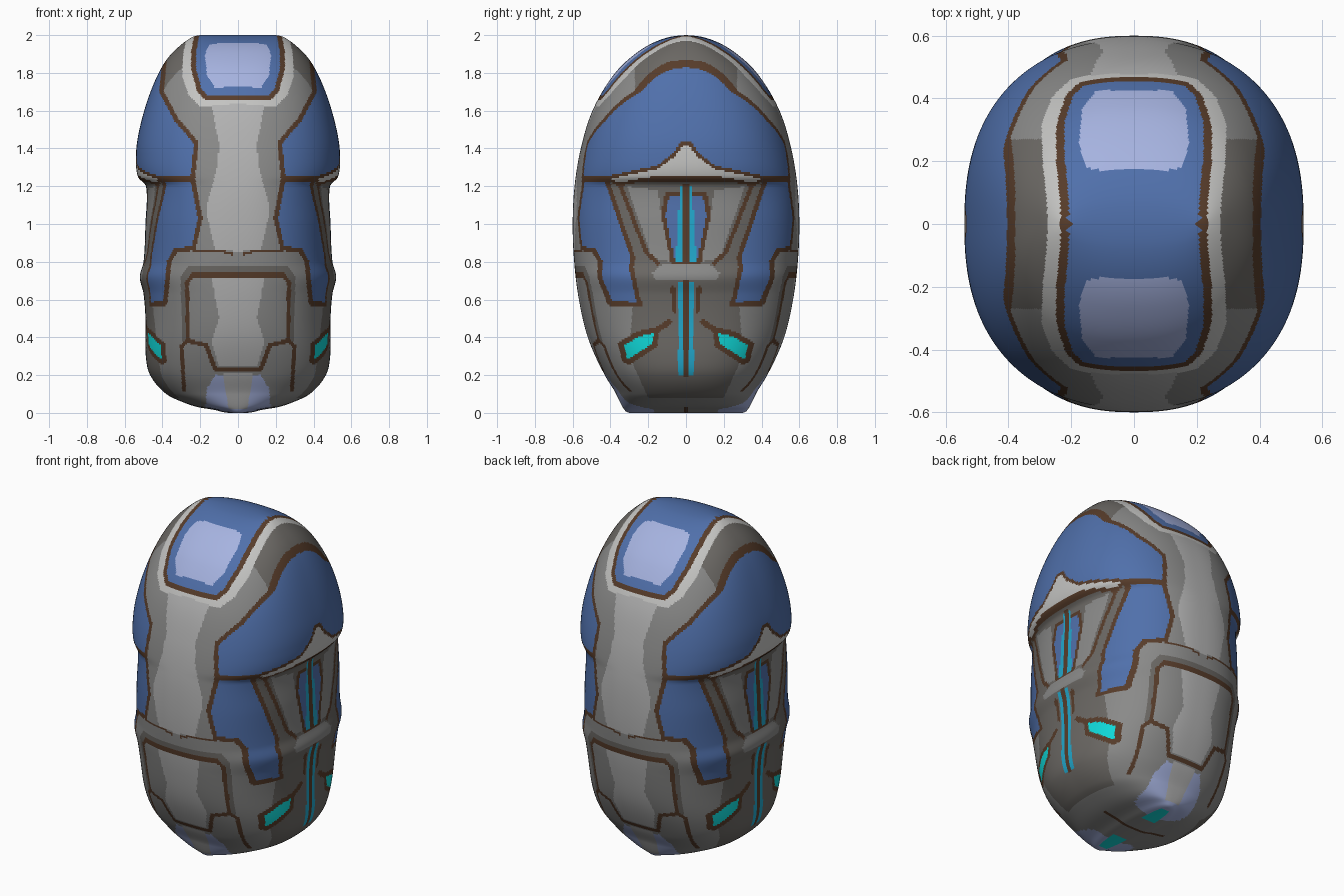
import bpy
import bmesh
import math

cube = bpy.data.objects.get("Cube")
if cube:
    bpy.data.objects.remove(cube, do_unlink=True)

# ---------- materials ----------
PALETTE = {
    "mid_gray": "8a8a89", "dark_gray": "6b6864", "light_gray": "b2b2b2",
    "pale_gray": "c4c4c2", "armor_blue": "5070ab", "visor_glint": "a6b3e0",
    "seam_brown": "573c2a", "lamp_cyan": "10dada", "strip_cyan": "22a8cc",
}
NAMES = list(PALETTE)


def linear(byte):
    c = byte / 255
    return c / 12.92 if c < 0.04 else ((c + 0.055) / 1.055) ** 2.4


def make_material(name):
    rgb = [linear(b) for b in bytes.fromhex(PALETTE[name])] + [1]
    mat = bpy.data.materials.new(name)
    mat.use_nodes = True
    mat.diffuse_color = rgb
    shader = mat.node_tree.nodes["Principled BSDF"]
    shader.inputs["Base Color"].default_value = rgb
    shader.inputs["Roughness"].default_value = 0.7
    return mat


# ---------- painted regions: later layers lie on top ----------
FRONT, SIDE, TOP = (0, 2), (1, 2), (0, 1)
layers = []


def paint(colour, plane, points, line=0.0, is_open=False):
    """Add a filled polygon with an optional brown outline, or an open seam."""
    us, vs = zip(*points)
    box = (min(us) - line, max(us) + line, min(vs) - line, max(vs) + line)
    edges = list(zip(points, points[1:] + points[:1]))
    if is_open:
        edges.pop()
    layers.append((NAMES.index(colour), plane, edges, line, is_open, box))


def seam(plane, points, line=0.011):
    paint("seam_brown", plane, points, line, True)


def near(u, v, edge, reach):
    (au, av), (bu, bv) = edge
    du, dv = bu - au, bv - av
    k = ((u - au) * du + (v - av) * dv) / (du * du + dv * dv)
    k = min(1, max(0, k))
    return math.hypot(u - au - k * du, v - av - k * dv) < reach


def inside(u, v, edges):
    hit = False
    for (au, av), (bu, bv) in edges:
        if (av > v) != (bv > v) and u < au + (v - av) * (bu - au) / (bv - av):
            hit = not hit
    return hit


def colour_at(point):
    spot = [abs(c) for c in point]
    for colour, plane, edges, line, is_open, box in reversed(layers):
        u, v = spot[plane[0]], spot[plane[1]]
        if not (box[0] <= u <= box[1] and box[2] <= v <= box[3]):
            continue
        if line and any(near(u, v, e, line) for e in edges):
            return NAMES.index("seam_brown")
        if not is_open and inside(u, v, edges):
            return colour
    return NAMES.index("mid_gray")


# shaded gray on the crown sides and lower flanks
paint("dark_gray", SIDE, [(-.1, 2.1), (.27, 2.1), (.27, 1.7), (-.1, 1.7)])
paint("dark_gray", SIDE, [(-.1, .8), (.27, .75), (.3, .3), (.2, .08), (-.1, .08)])

# visor with its pale rim and bright pane
paint("pale_gray", FRONT, [(-.1, 1.62), (.2, 1.62), (.26, 1.68), (.295, 1.78),
                           (.29, 1.9), (.25, 2.1), (-.1, 2.1)])
paint("armor_blue", FRONT, [(-.1, 1.665), (.17, 1.67), (.205, 1.71), (.235, 1.82),
                            (.235, 1.91), (.2, 2.1), (-.1, 2.1)], .013)
paint("visor_glint", TOP, [(-.1, .43), (.12, .425), (.165, .37), (.175, .25),
                           (.15, .18), (.1, .17), (-.1, .17)])
seam(TOP, [(-.1, 0), (.2, 0)], .01)

# chest strip
paint("light_gray", FRONT, [(-.1, 1.64), (.14, 1.63), (.1, 1.42), (.11, 1.3),
                            (.16, 1.12), (.165, 1.05), (.12, .86), (-.1, .85)])
seam(FRONT, [(.03, .84), (.1, .86), (.235, .86)], .006)

# shoulder armor and lower side armor
paint("armor_blue", FRONT, [(.39, 1.86), (.405, 1.7), (.325, 1.55), (.22, 1.43),
                            (.24, 1.24), (.7, 1.24), (.7, 1.87)], .012)
paint("armor_blue", FRONT, [(.24, 1.24), (.2, 1.03), (.235, .87), (.33, .86),
                            (.365, .8), (.385, .58), (.7, .56), (.7, 1.24)], .012)

# recessed flank below the shoulder
paint("dark_gray", SIDE, [(-.1, 1.24), (.42, 1.235), (.28, .82), (.29, .77),
                          (.25, .585), (-.1, .585)], .012)
paint("dark_gray", SIDE, [(-.1, .65), (.23, .65), (.23, .5), (-.1, .5)])
paint("mid_gray", SIDE, [(.31, 1.2), (.15, 1.18), (.13, 1.05), (.08, .8), (.18, .82)])
seam(SIDE, [(.35, 1.21), (.21, .85), (.15, .79)])
paint("pale_gray", SIDE, [(-.1, 1.43), (.02, 1.43), (.06, 1.37), (.15, 1.3),
                          (.42, 1.245), (.36, 1.21), (.2, 1.24), (-.1, 1.25)], .009)

# side window, glowing strips and the joint between them
paint("armor_blue", SIDE, [(-.1, 1.17), (.1, 1.16), (.12, 1.05), (.07, .8), (-.1, .8)], .012)
paint("strip_cyan", SIDE, [(-.1, 1.2), (.03, 1.2), (.055, .8), (-.1, .8)])
paint("strip_cyan", SIDE, [(-.1, .69), (.045, .69), (.04, .2), (-.1, .2)])
seam(SIDE, [(0, 1.2), (0, .2)], .014)
seam(SIDE, [(.07, .66), (.06, .54)], .012)
paint("mid_gray", SIDE, [(-.1, .79), (.12, .79), (.18, .74), (.16, .7), (-.1, .7)])

# side lamp
seam(SIDE, [(.15, .44), (.09, .48)], .015)
paint("lamp_cyan", SIDE, [(.345, .365), (.25, .42), (.155, .44), (.165, .36),
                          (.3, .27), (.325, .28)], .014)

# belly panel
paint("dark_gray", FRONT, [(-.1, .78), (.26, .78), (.305, .72), (.295, .38), (-.1, .38)])
paint("mid_gray", FRONT, [(-.1, .73), (.24, .73), (.27, .69), (.265, .38),
                          (.17, .36), (.12, .23), (-.1, .23)], .011)
paint("light_gray", FRONT, [(-.1, .715), (.14, .715), (.1, .5), (.14, .38),
                            (.1, .245), (-.1, .245)])
paint("light_gray", FRONT, [(-.1, .215), (.08, .215), (.05, .02), (-.1, .02)])
seam(FRONT, [(.27, .38), (.3, .35), (.285, .12)], .01)

# ---------- body shell ----------
HALF_WIDTH = [(0, .05), (.015, .12), (.03, .21), (.06, .3), (.1, .38), (.2, .465),
              (.3, .488), (.5, .49), (.63, .5), (.72, .52), (.8, .5), (1, .49),
              (1.2, .487), (1.25, .53), (1.37, .54), (1.5, .522), (1.69, .467),
              (1.86, .385), (1.95, .3), (1.985, .25), (2, .2)]
HALF_DEPTH = [(0, .3), (.1, .37), (.2, .43), (.4, .52), (.6, .567), (.8, .592),
              (1, .6), (1.2, .59), (1.4, .557), (1.6, .495), (1.8, .375),
              (1.9, .27), (1.97, .15), (2, 0)]


def polar(z):
    return math.acos(1 - z)


def smooth_profile(table):
    """Return a smooth curve through the table, even at the round ends."""
    pts = [(polar(z), r) for z, r in table]
    last = len(pts) - 1

    def slope(i):
        (p, a), (q, b) = pts[max(i - 1, 0)], pts[min(i + 1, last)]
        return (b - a) / (q - p)

    def value(z):
        p = polar(z)
        i = max(k for k in range(last) if pts[k][0] <= p)
        (p0, a), (p1, b) = pts[i], pts[i + 1]
        h = p1 - p0
        t = (p - p0) / h
        s = 1 - t
        return (a * s * s * (1 + 2 * t) + b * t * t * (1 + 2 * s)
                + h * t * s * (slope(i) * s - slope(i + 1) * t))
    return value


def build_body(rows=240, columns=108, power=2 / 2.4):
    width, depth = smooth_profile(HALF_WIDTH), smooth_profile(HALF_DEPTH)
    bm = bmesh.new()
    grid = []
    for i in range(rows + 1):
        f = i / rows
        z = min(2, max(0, f + (1 - math.cos(math.pi * f)) / 2))
        a, b = width(z), max(0, depth(z))
        ring = []
        for j in range(columns + 1):
            t = math.pi / 2 * j / columns
            x = a * math.sin(t) ** power
            y = -b * max(0, math.cos(t)) ** power if j < columns else 0
            ring.append(bm.verts.new((x, y, z)))
        grid.append(ring)
    for low, high in zip(grid, grid[1:]):
        for j in range(columns):
            bm.faces.new((low[j], low[j + 1], high[j + 1], high[j]))
    # flat foot under the keel
    rim = grid[0]
    axis = [bm.verts.new((0, v.co.y, 0)) for v in rim]
    foot = [bm.faces.new((axis[j], axis[j + 1], rim[j + 1], rim[j]))
            for j in range(columns)]
    for face in bm.faces:
        face.smooth = True
        face.material_index = colour_at(face.calc_center_median())
    for face in foot:
        if .12 < -face.calc_center_median().y < .27:
            face.material_index = NAMES.index("lamp_cyan")
    bmesh.ops.remove_doubles(bm, verts=bm.verts, dist=1e-5)
    mesh = bpy.data.meshes.new("pod_body")
    bm.to_mesh(mesh)
    bm.free()
    for name in NAMES:
        mesh.materials.append(make_material(name))
    body = bpy.data.objects.new("pod_body", mesh)
    bpy.context.collection.objects.link(body)
    mirror = body.modifiers.new("mirror_sides", "MIRROR")
    mirror.use_axis = (True, True, False)
    mirror.merge_threshold = 1e-4
    return body


build_body()
